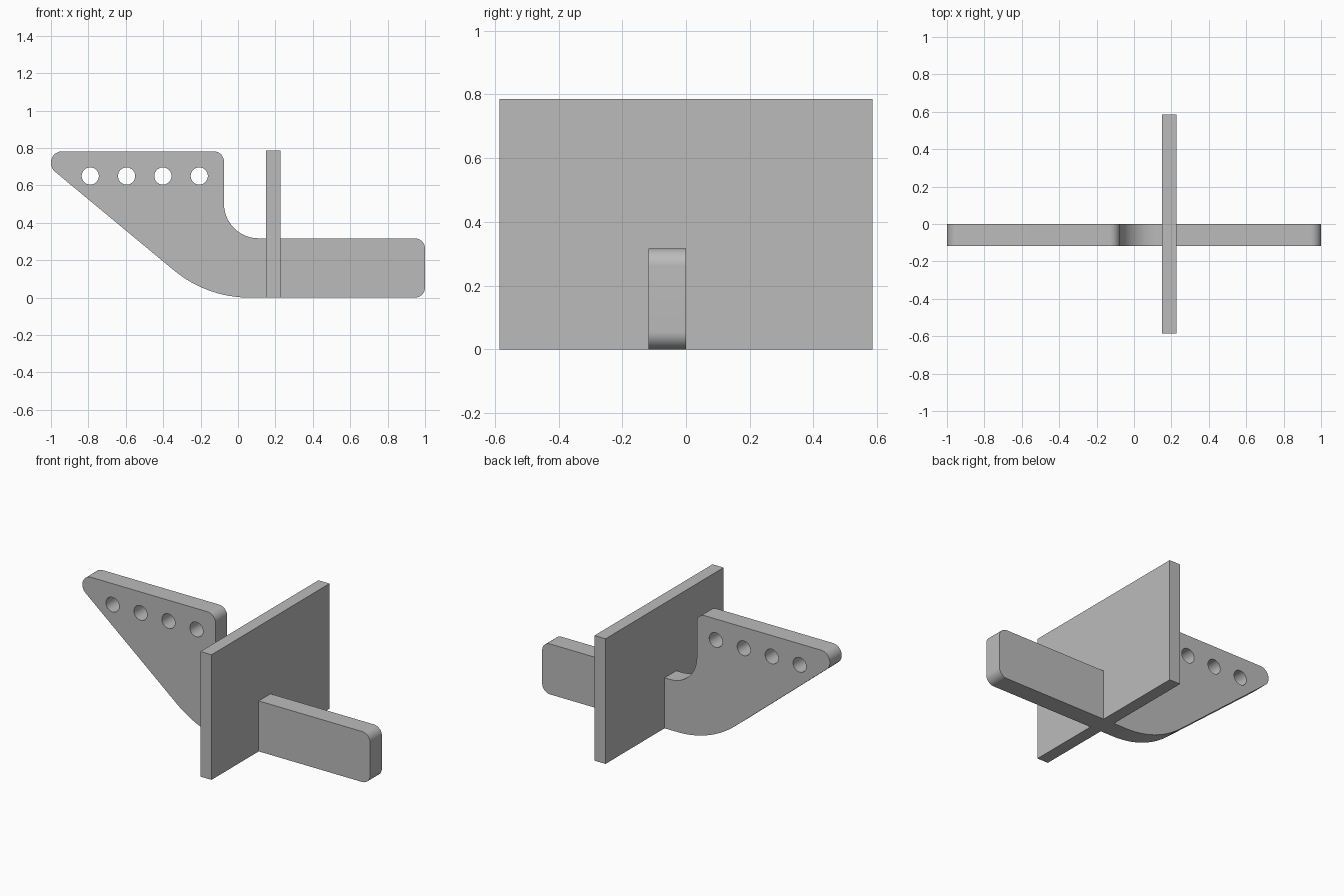
import bpy, bmesh, math
from mathutils import Vector

if "Cube" in bpy.data.objects:
    bpy.data.objects.remove(bpy.data.objects["Cube"])

grey = bpy.data.materials.new("plain grey")
grey.diffuse_color = (0.5, 0.5, 0.5, 1)
grey.use_nodes = True
grey.node_tree.nodes["Principled BSDF"].inputs["Base Color"].default_value = grey.diffuse_color


def fillet(corners, steps=12):
    """Round each (x, z, radius) corner of a closed outline with an arc."""
    pts = []
    n = len(corners)
    for i, (x, z, r) in enumerate(corners):
        p = Vector((x, z))
        a = (Vector(corners[i - 1][:2]) - p).normalized()
        b = (Vector(corners[(i + 1) % n][:2]) - p).normalized()
        half = a.angle(b) / 2
        centre = p + (a + b).normalized() * (r / math.sin(half))
        start = p + a * (r / math.tan(half)) - centre
        sweep = a.angle_signed(b)
        turn = math.copysign(math.pi - 2 * half, sweep)
        for k in range(steps + 1):
            t = turn * k / steps
            c, s = math.cos(t), math.sin(t)
            pts.append(centre + Vector((start.x * c - start.y * s,
                                        start.x * s + start.y * c)))
    return pts


def circle(x, z, r, n=32):
    return [Vector((x + r * math.cos(2 * math.pi * k / n),
                    z + r * math.sin(2 * math.pi * k / n))) for k in range(n)]


def extruded(name, outlines, y0, y1):
    """Fill xz outlines (later ones are holes) and extrude along y."""
    cu = bpy.data.curves.new(name, 'CURVE')
    cu.dimensions = '2D'
    cu.fill_mode = 'BOTH'
    cu.extrude = (y1 - y0) / 2
    for pts in outlines:
        sp = cu.splines.new('POLY')
        sp.points.add(len(pts) - 1)
        for q, p in zip(sp.points, pts):
            q.co = (p.x, p.y, 0, 1)
        sp.use_cyclic_u = True
    ob = bpy.data.objects.new(name, cu)
    bpy.context.collection.objects.link(ob)
    ob.rotation_euler = (math.pi / 2, 0, 0)
    ob.location.y = (y0 + y1) / 2
    bpy.ops.object.select_all(action='DESELECT')
    ob.select_set(True)
    bpy.context.view_layer.objects.active = ob
    bpy.ops.object.convert(target='MESH')
    ob = bpy.context.object
    bm = bmesh.new()
    bm.from_mesh(ob.data)
    bmesh.ops.remove_doubles(bm, verts=bm.verts, dist=1e-5)
    bmesh.ops.recalc_face_normals(bm, faces=bm.faces)
    bm.to_mesh(ob.data)
    bm.free()
    ob.data.materials.clear()
    ob.data.materials.append(grey)
    bpy.ops.object.shade_smooth_by_angle(angle=math.radians(30))
    return ob


# Bracket arm: straight bar sweeping up into a tapered head with four holes
outline = fillet([(1, 0, 0.055), (1, 0.317, 0.055), (-0.075, 0.317, 0.185),
                  (-0.075, 0.782, 0.055), (-1, 0.782, 0.06),
                  (-1, 0.691, 0.06), (-0.167, 0, 0.63)])
holes = [circle(-0.79 + 0.1943 * i, 0.65, 0.046) for i in range(4)]
extruded("bracket_arm", [outline] + holes, -0.117, 0)

# Upright plate crossing the bar
bpy.ops.mesh.primitive_cube_add(size=1, location=(0.1875, 0, 0.393))
plate = bpy.context.object
plate.name = "cross_plate"
plate.scale = (0.077, 1.172, 0.786)
bpy.ops.object.transform_apply(location=False, rotation=False, scale=True)
plate.data.materials.append(grey)
